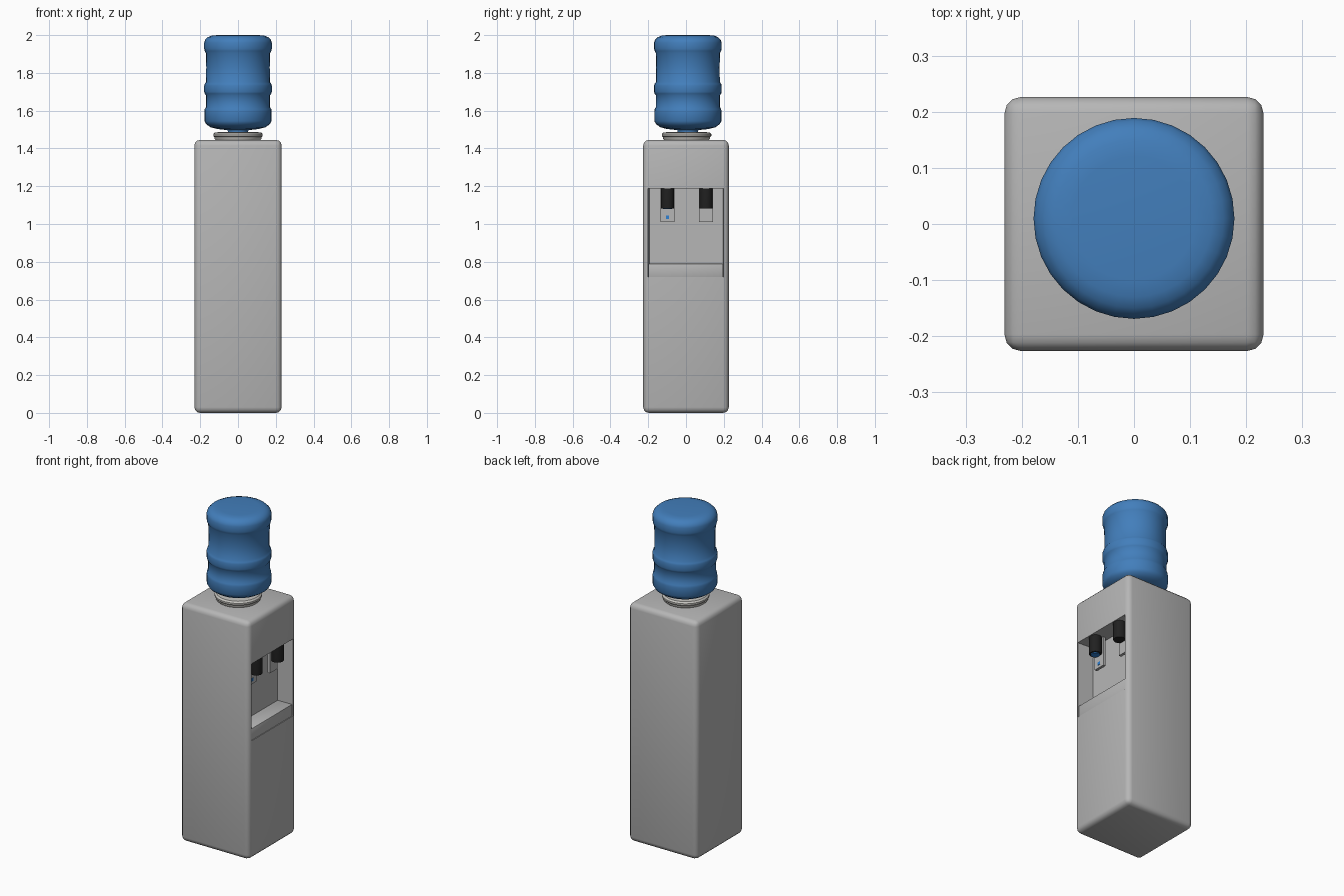
import bpy, bmesh, math

if "Cube" in bpy.data.objects:
    bpy.data.objects.remove(bpy.data.objects["Cube"])


def material(name, rgb):
    m = bpy.data.materials.new(name)
    m.diffuse_color = (*rgb, 1)
    m.use_nodes = True
    m.node_tree.nodes["Principled BSDF"].inputs["Base Color"].default_value = m.diffuse_color
    return m


GREY = material("body_grey", (0.47, 0.47, 0.47))
PALE = material("collar_grey", (0.56, 0.55, 0.52))
BLUE = material("bottle_blue", (0.055, 0.21, 0.50))
BLACK = material("tap_black", (0.015, 0.015, 0.015))
ICON = material("cold_blue", (0.03, 0.22, 0.65))


def finish(name, bm, mat, smooth=True):
    bmesh.ops.recalc_face_normals(bm, faces=bm.faces)
    me = bpy.data.meshes.new(name)
    bm.to_mesh(me)
    bm.free()
    ob = bpy.data.objects.new(name, me)
    bpy.context.collection.objects.link(ob)
    me.materials.append(mat)
    if smooth:
        shade(ob)
    return ob


def shade(ob):
    bpy.ops.object.select_all(action='DESELECT')
    ob.select_set(True)
    bpy.context.view_layer.objects.active = ob
    bpy.ops.object.shade_smooth_by_angle(angle=math.radians(40))


def box(name, lo, hi, mat, bevel=0, segments=3, taper=0):
    """Box from corner lo to corner hi; taper narrows its -x end in y."""
    bm = bmesh.new()
    bmesh.ops.create_cube(bm, size=1)
    for v in bm.verts:
        inner = v.co.x < 0
        v.co = [(a + b) / 2 + c * (b - a) for a, b, c in zip(lo, hi, v.co)]
        if inner:
            v.co.y -= math.copysign(taper, v.co.y)
    if bevel:
        bmesh.ops.bevel(bm, geom=bm.edges[:], offset=bevel, segments=segments,
                        profile=0.5, affect='EDGES')
    return finish(name, bm, mat)


def lathe(name, profile, centre, mat, steps=32):
    """Revolve (radius, z) points about a vertical axis and cap both ends."""
    bm = bmesh.new()
    rings = []
    for r, z in profile:
        rings.append([bm.verts.new((centre[0] + r * math.cos(2 * math.pi * i / steps),
                                    centre[1] + r * math.sin(2 * math.pi * i / steps), z))
                      for i in range(steps)])
    for a, b in zip(rings, rings[1:]):
        for i in range(steps):
            j = (i + 1) % steps
            bm.faces.new((a[i], a[j], b[j], b[i]))
    bm.faces.new(rings[0][::-1])
    bm.faces.new(rings[-1])
    return finish(name, bm, mat)


# Cabinet with a recessed dispensing bay on the +x side
cabinet = box("cabinet", (-0.231, -0.2265, 0), (0.231, 0.2265, 1.445), GREY, 0.03)
cutter = box("bay_cutter", (0.13, -0.206, 0.72), (0.30, 0.204, 1.187), GREY, taper=0.012)
cutter.hide_render = True
mod = cabinet.modifiers.new("bay", 'BOOLEAN')
mod.operation = 'DIFFERENCE'
mod.solver = 'EXACT'
mod.object = cutter
bpy.context.view_layer.objects.active = cabinet
bpy.ops.object.modifier_apply(modifier="bay")
bpy.data.objects.remove(cutter)
shade(cabinet)

# Drip tray filling the bottom of the bay
box("drip_tray", (0.128, -0.199, 0.715), (0.227, 0.197, 0.79), GREY, 0.004, 2)

# Taps with push paddles behind them
for label, y in (("cold", -0.098), ("hot", 0.106)):
    lathe(label + "_tap", [(0.034, 1.083), (0.035, 1.09), (0.035, 1.19)],
          (0.192, y), BLACK, 24)
    box(label + "_paddle", (0.150, y - 0.037, 1.01), (0.166, y + 0.037, 1.19), GREY)

# Blue markers for the cold side: disc under the tap and a small plate on the paddle
lathe("cold_outlet", [(0.024, 1.079), (0.024, 1.085)], (0.192, -0.098), ICON, 24)
box("cold_marker", (0.165, -0.107, 1.027), (0.168, -0.089, 1.045), ICON)

# Collar that holds the bottle
lathe("collar", [(0.115, 1.44), (0.125, 1.452), (0.125, 1.46), (0.131, 1.466),
                 (0.131, 1.476), (0.122, 1.485), (0.085, 1.487)], (0, 0.003), PALE)

# Upturned bottle with three bulging ribs
lathe("water_bottle", [
    (0.05, 1.46), (0.055, 1.497), (0.11, 1.503), (0.145, 1.512), (0.168, 1.528),
    (0.178, 1.545), (0.178, 1.595), (0.176, 1.608), (0.170, 1.618), (0.170, 1.682),
    (0.176, 1.69), (0.179, 1.70), (0.179, 1.732), (0.176, 1.742), (0.169, 1.752),
    (0.168, 1.83), (0.170, 1.905), (0.176, 1.916), (0.179, 1.928), (0.179, 1.96),
    (0.174, 1.975), (0.160, 1.989), (0.140, 1.997), (0.110, 2.0)], (0, 0.01), BLUE)
